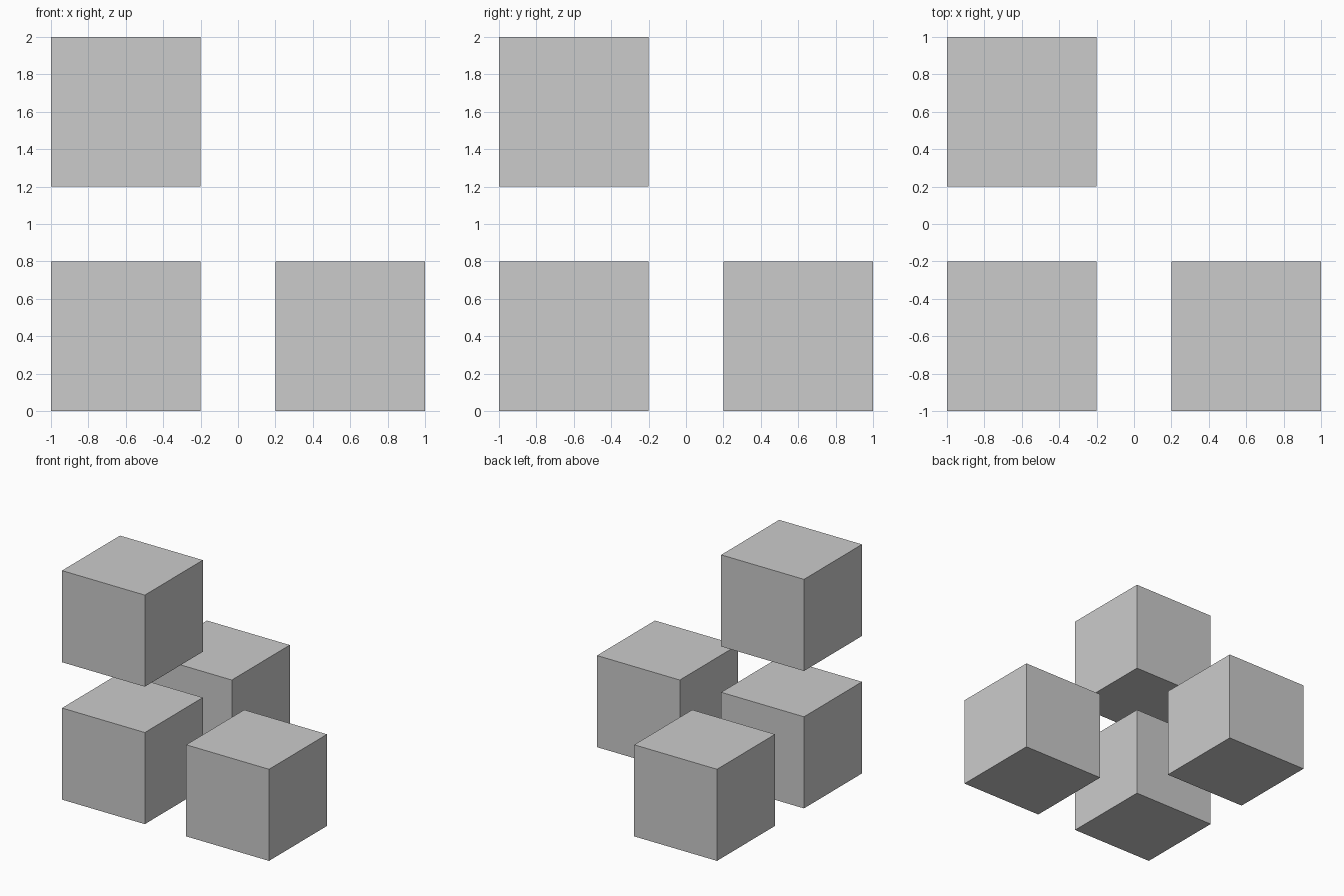
import bpy

if "Cube" in bpy.data.objects:
    bpy.data.objects.remove(bpy.data.objects["Cube"])

SIZE = 0.8   # cube edge
STEP = 1.2   # spacing between cube centres


def add_cube(name, i, j, k):
    """Add one cube at a grid cell counted from the front left corner."""
    location = (-0.6 + i * STEP, -0.6 + j * STEP, SIZE / 2 + k * STEP)
    bpy.ops.mesh.primitive_cube_add(size=SIZE, location=location)
    bpy.context.object.name = name


# Corner cube with one neighbour along each axis
for name, cell in {
    "corner_cube": (0, 0, 0),
    "right_cube": (1, 0, 0),
    "back_cube": (0, 1, 0),
    "upper_cube": (0, 0, 1),
}.items():
    add_cube(name, *cell)
